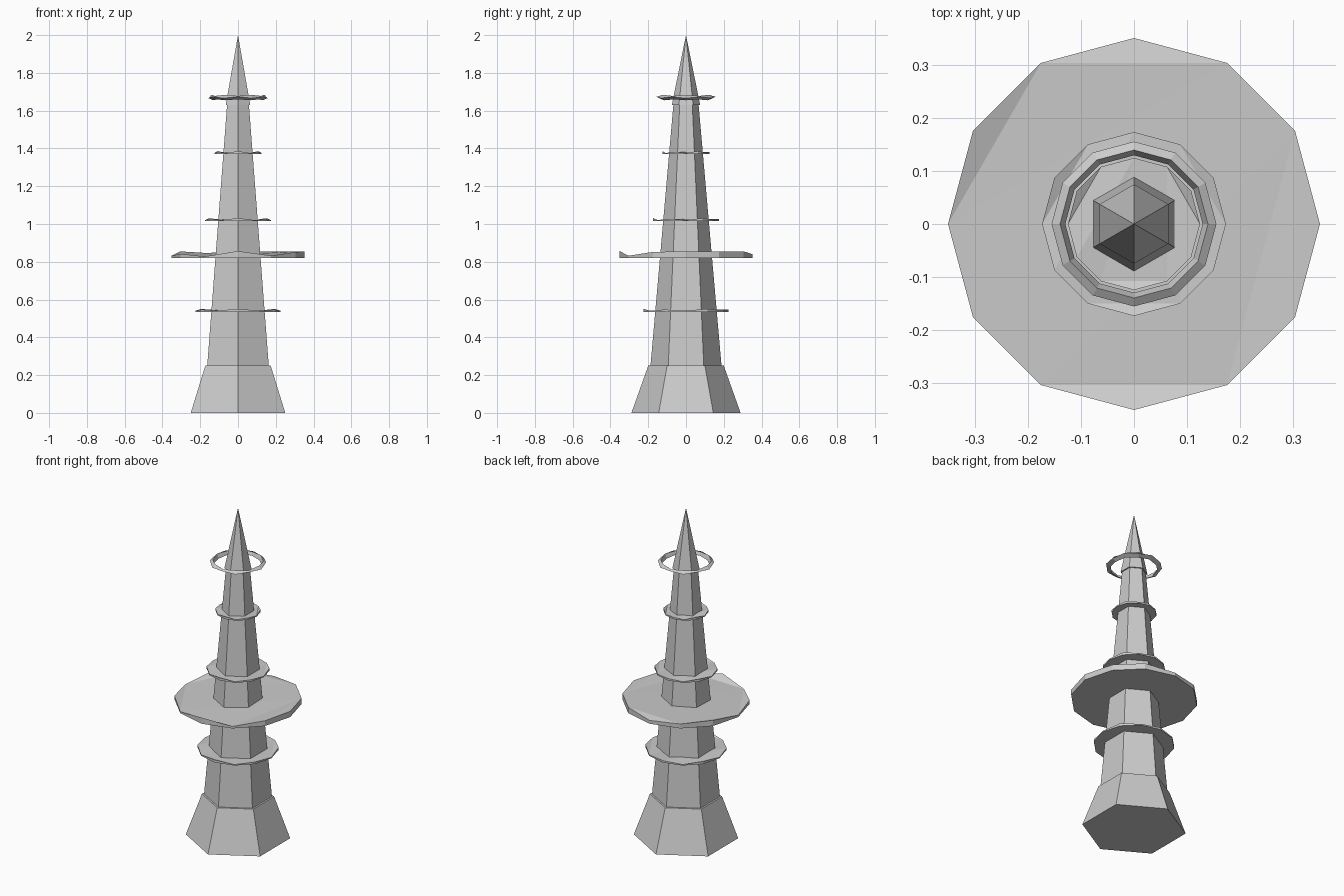
import bpy, bmesh, math

if "Cube" in bpy.data.objects:
    bpy.data.objects.remove(bpy.data.objects["Cube"])

grey = bpy.data.materials.new("light grey")
grey.diffuse_color = (0.6, 0.6, 0.6, 1)
grey.use_nodes = True
grey.node_tree.nodes["Principled BSDF"].inputs["Base Color"].default_value = grey.diffuse_color


def finish(name, bm):
    bmesh.ops.recalc_face_normals(bm, faces=bm.faces)
    me = bpy.data.meshes.new(name)
    bm.to_mesh(me)
    bm.free()
    me.materials.append(grey)
    ob = bpy.data.objects.new(name, me)
    bpy.context.collection.objects.link(ob)
    return ob


def circle(bm, r, zs, n, start=0.0):
    """Ring of n vertices; zs gives the height of each corner."""
    out = []
    for i in range(n):
        a = start + 2 * math.pi * i / n
        out.append(bm.verts.new((r * math.cos(a), r * math.sin(a), zs[i % len(zs)])))
    return out


def hex_section(name, r0, z0, r1, z1):
    """Six-sided tapered section with corners on the y axis; r1 = 0 gives a point."""
    bm = bmesh.new()
    low = circle(bm, r0, [z0], 6, math.pi / 2)
    bm.faces.new(low)
    if r1:
        top = circle(bm, r1, [z1], 6, math.pi / 2)
        bm.faces.new(top)
    else:
        top = [bm.verts.new((0, 0, z1))] * 6
    for i in range(6):
        j = (i + 1) % 6
        loop = [low[i], low[j], top[j]] + ([top[i]] if r1 else [])
        bm.faces.new(loop)
    return finish(name, bm)


def plate(name, r, bottom, tops, ears):
    """Twelve-sided plate with an uneven rim; ears are corners folded off the core."""
    bm = bmesh.new()
    low = circle(bm, r, [bottom], 12)
    top = circle(bm, r, tops, 12)
    bm.faces.new(low)
    for i in range(12):
        j = (i + 1) % 12
        bm.faces.new([low[i], low[j], top[j], top[i]])
    for e in ears:
        bm.faces.new([top[e - 1], top[e], top[(e + 1) % 12]])
    core = bm.faces.new([v for i, v in enumerate(top) if i not in ears])
    bmesh.ops.triangulate(bm, faces=[core])
    return finish(name, bm)


# Tower: flared base, long shaft, pointed spire
hex_section("base", 0.289, 0.0, 0.20, 0.25)
hex_section("shaft", 0.188, 0.25, 0.066, 1.64)
hex_section("spire", 0.075, 1.63, 0.0, 2.0)

# Wide main disc with bent rim corners
plate("main_disc", 0.352, 0.82,
      [0.855, 0.855, 0.855, 0.84, 0.847, 0.855, 0.832, 0.842, 0.828, 0.857, 0.832, 0.852],
      {3, 5, 7, 9})

# Thin collars up the shaft
for name, r, z in (("lower_collar", 0.225, 0.535),
                   ("middle_collar", 0.174, 1.015),
                   ("upper_collar", 0.125, 1.37)):
    plate(name, r, z, [z + 0.006, z + 0.016, z + 0.006, z + 0.012], {1, 5, 9})

# Open hoop around the spire with a triangular cross-section
bm = bmesh.new()
rings = [circle(bm, 0.156, [1.666, 1.674], 12),
         circle(bm, 0.140, [1.684, 1.678], 12),
         circle(bm, 0.130, [1.655, 1.660], 12)]
for k in range(3):
    a, b = rings[k], rings[(k + 1) % 3]
    for i in range(12):
        j = (i + 1) % 12
        bm.faces.new([a[i], a[j], b[j], b[i]])
finish("hoop", bm)
